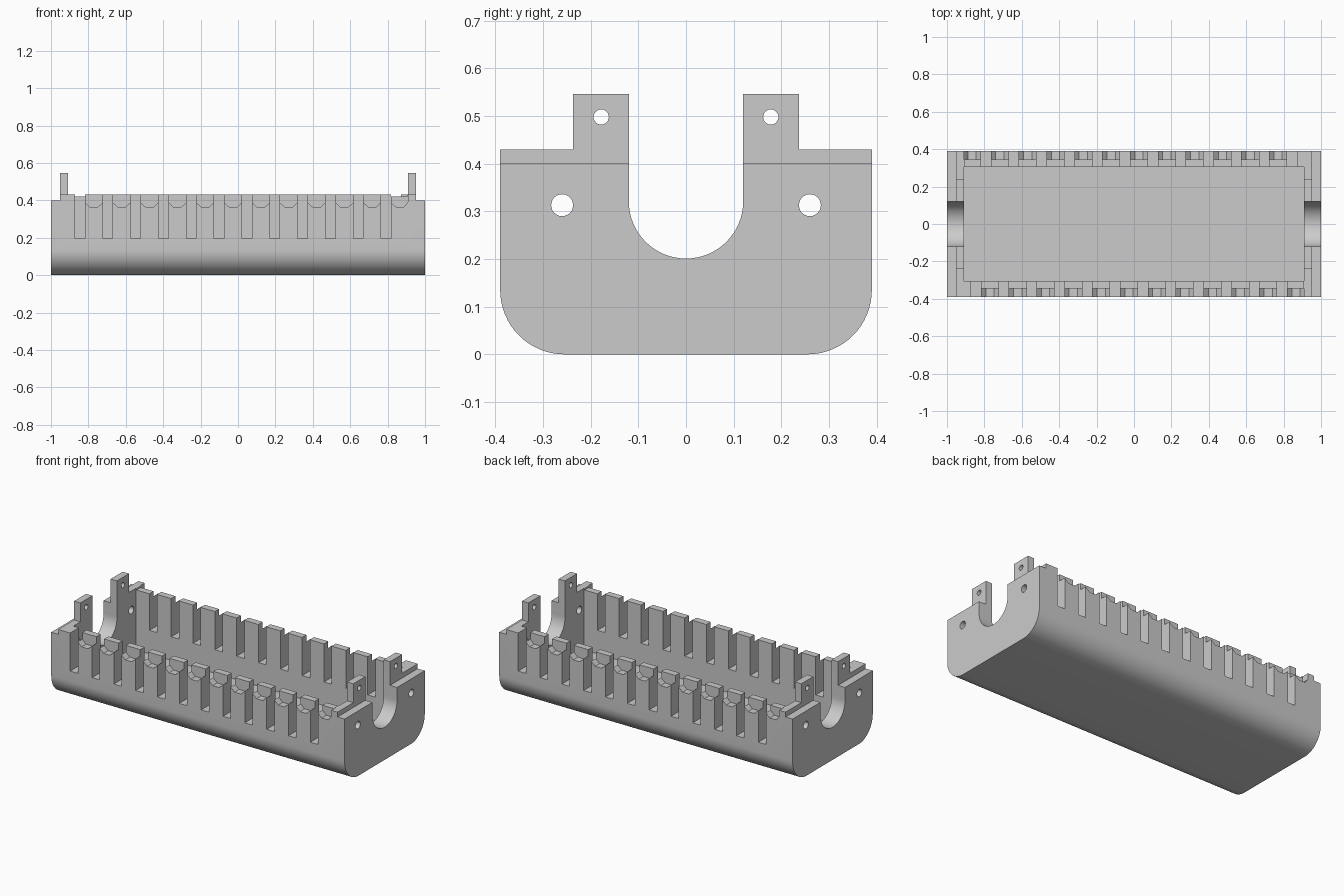
import bpy, bmesh, math
from mathutils import Matrix

cube = bpy.data.objects.get("Cube")
if cube:
    bpy.data.objects.remove(cube, do_unlink=True)

END, SIDE = 0.909, 0.305          # cavity half length and half width
FLOOR, RIM, LEDGE = 0.05, 0.43, 0.40
PITCH, COUNT = 0.1488, 12

grey = bpy.data.materials.new("light_grey")
grey.use_nodes = True
grey.diffuse_color = (0.6, 0.6, 0.6, 1)
grey.node_tree.nodes["Principled BSDF"].inputs["Base Color"].default_value = grey.diffuse_color


def arc(cy, cz, r, a0, a1, n):
    angles = [math.radians(a0 + (a1 - a0) * i / n) for i in range(n + 1)]
    return [(cy + r * math.cos(a), cz + r * math.sin(a)) for a in angles]


def prism(bm, points, axis, lo, hi):
    """Extrude a flat outline along x (points are y, z) or y (points are x, z)."""
    place = (lambda p: (lo, *p)) if axis == "x" else (lambda p: (p[0], lo, p[1]))
    face = bm.faces.new([bm.verts.new(place(p)) for p in points])
    new = bmesh.ops.extrude_face_region(bm, geom=[face])["geom"]
    shift = (hi - lo, 0, 0) if axis == "x" else (0, hi - lo, 0)
    bmesh.ops.translate(bm, vec=shift, verts=[v for v in new if isinstance(v, bmesh.types.BMVert)])


def box(bm, x0, x1, y0, y1, z0, z1):
    prism(bm, [(y0, z0), (y1, z0), (y1, z1), (y0, z1)], "x", x0, x1)


def finish(bm, name, both_sides=False):
    if both_sides:                # repeat on the opposite side by a half turn
        copy = bmesh.ops.duplicate(bm, geom=bm.verts[:] + bm.edges[:] + bm.faces[:])["geom"]
        bmesh.ops.rotate(bm, cent=(0, 0, 0), matrix=Matrix.Rotation(math.pi, 3, "Z"),
                         verts=[v for v in copy if isinstance(v, bmesh.types.BMVert)])
    bmesh.ops.recalc_face_normals(bm, faces=bm.faces[:])
    mesh = bpy.data.meshes.new(name)
    bm.to_mesh(mesh)
    bm.free()
    obj = bpy.data.objects.new(name, mesh)
    bpy.context.collection.objects.link(obj)
    return obj


# Tray block: rounded bottom, raised posts and a U-shaped opening
half = arc(0.255, 0.135, 0.135, -90, 0, 16)
half += [(0.39, RIM), (0.237, RIM), (0.237, 0.546), (0.12, 0.546)]
opening = arc(0, 0.321, 0.12, 0, -180, 32)
outline = half + opening + [(-y, z) for y, z in reversed(half)]
bm = bmesh.new()
prism(bm, outline, "x", -1, 1)
tray = finish(bm, "cable_tray")
tray.data.materials.append(grey)

cutters = []

# Inner cavity
bm = bmesh.new()
box(bm, -END, END, -SIDE, SIDE, FLOOR, 0.7)
cutters.append(finish(bm, "cavity_cutter"))

# Lower ledges along both ends
bm = bmesh.new()
box(bm, 0.952, 1.1, -0.5, 0.5, LEDGE, 0.7)
cutters.append(finish(bm, "ledge_cutter", True))

# Slots through the side walls
bm = bmesh.new()
for i in range(COUNT):
    x = -0.845 + i * PITCH
    box(bm, x - 0.026, x + 0.026, -0.5, -0.2, 0.195, 0.7)
cutters.append(finish(bm, "slot_cutter", True))

# Faceted notches in the outer half of each tooth
bm = bmesh.new()
notch = [(-0.022, 0.365), (0.022, 0.365), (0.051, 0.392), (0.051, 0.6), (-0.051, 0.6), (-0.051, 0.392)]
for i in range(COUNT):
    x = -0.7706 + i * PITCH
    prism(bm, [(min(x + dx, END), z) for dx, z in notch], "y", -0.5, -0.346)
cutters.append(finish(bm, "notch_cutter", True))

# Slightly lower last tooth
bm = bmesh.new()
box(bm, 0.81, 0.905, -0.36, -0.28, 0.42, 0.6)
cutters.append(finish(bm, "last_tooth_cutter", True))

# Screw holes in the end walls and posts
bm = bmesh.new()
for side in (-1, 1):
    for y, z, r in ((0.26, 0.313, 0.023), (0.178, 0.498, 0.016)):
        prism(bm, arc(side * y, z, r, 0, 345, 23), "x", -1.2, 1.2)
cutters.append(finish(bm, "hole_cutter"))

# Apply the cuts
bpy.context.view_layer.objects.active = tray
for cutter in cutters:
    mod = tray.modifiers.new(cutter.name, "BOOLEAN")
    mod.operation, mod.solver, mod.object = "DIFFERENCE", "EXACT", cutter
    bpy.ops.object.modifier_apply(modifier=mod.name)
    bpy.data.objects.remove(cutter, do_unlink=True)

bpy.ops.object.select_all(action="DESELECT")
tray.select_set(True)
bpy.ops.object.shade_smooth_by_angle(angle=math.radians(25))
